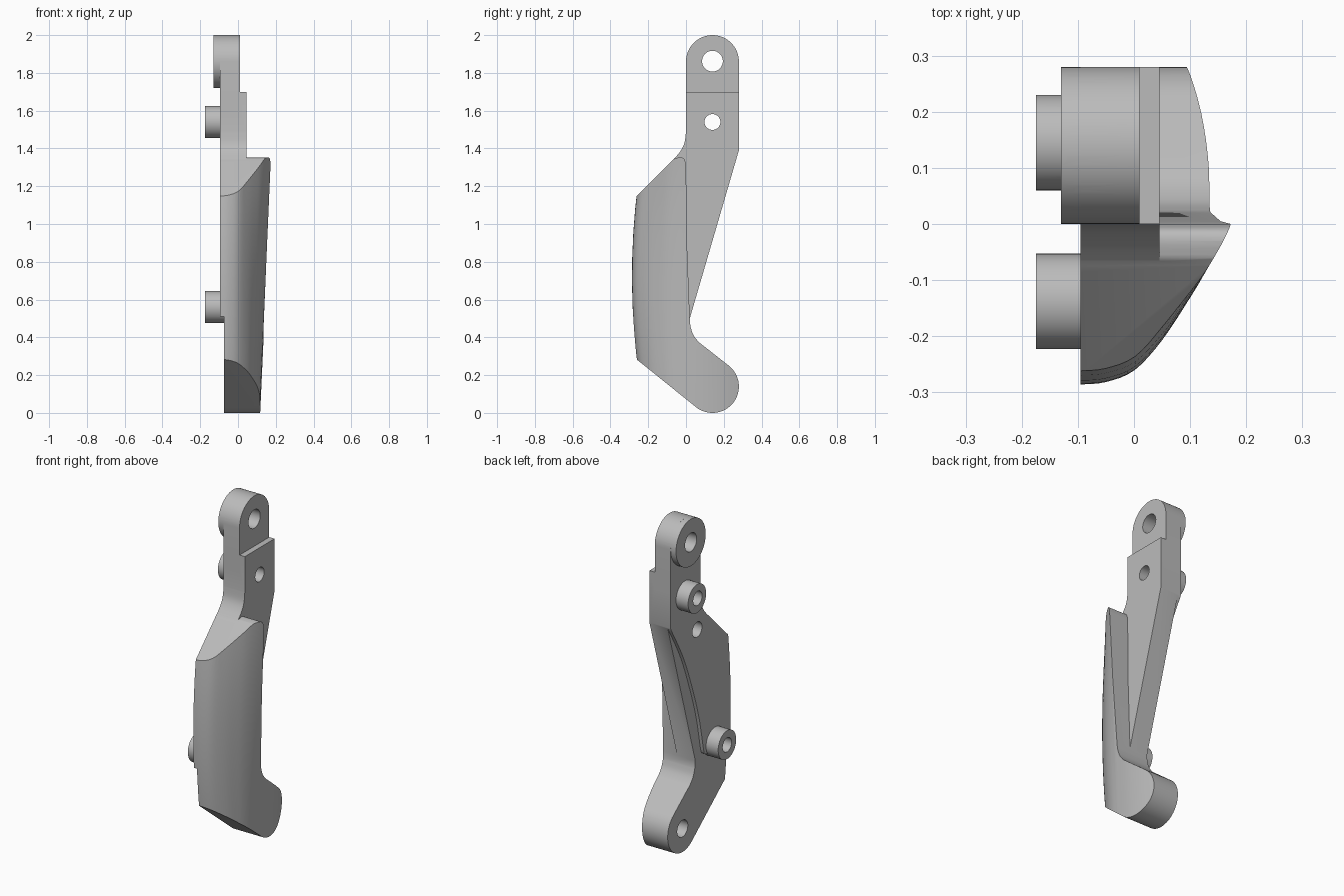
import bpy, bmesh, math

if "Cube" in bpy.data.objects:
    bpy.data.objects.remove(bpy.data.objects["Cube"])

metal = bpy.data.materials.new("satin_grey")
metal.diffuse_color = (0.50, 0.50, 0.50, 1)
metal.use_nodes = True
metal.node_tree.nodes["Principled BSDF"].inputs["Base Color"].default_value = metal.diffuse_color


def make(name, verts, faces):
    me = bpy.data.meshes.new(name)
    me.from_pydata(verts, [], faces)
    bm = bmesh.new()
    bm.from_mesh(me)
    bmesh.ops.recalc_face_normals(bm, faces=bm.faces)
    bm.to_mesh(me)
    bm.free()
    me.materials.append(metal)
    ob = bpy.data.objects.new(name, me)
    bpy.context.collection.objects.link(ob)
    return ob


def loft(name, rings):
    n = len(rings[0])
    verts = [p for r in rings for p in r]
    faces = [list(range(n)), list(range(len(verts) - n, len(verts)))]
    for k in range(len(rings) - 1):
        for i in range(n):
            j = (i + 1) % n
            faces.append((k * n + i, k * n + j, k * n + n + j, k * n + n + i))
    return make(name, verts, faces)


def prism(name, profile, x0, x1):
    """Extrude a (y, z) outline along x."""
    return loft(name, [[(x, y, z) for y, z in profile] for x in (x0, x1)])


def arc(cy, cz, r, a0, a1, n=24):
    angles = [math.radians(a0 + (a1 - a0) * i / n) for i in range(n + 1)]
    return [(cy + r * math.cos(a), cz + r * math.sin(a)) for a in angles]


def cylinder(name, y, z, r, x0, x1):
    return prism(name, arc(y, z, r, 0, 360, 48)[:-1], x0, x1)


def spline(pts, n=4):
    """Smooth curve through points of any dimension."""
    p = [pts[0]] + list(pts) + [pts[-1]]
    out = []
    for i in range(1, len(p) - 2):
        for k in range(n):
            t = k / n
            out.append(tuple(0.5 * (2 * b + (c - a) * t + (2 * a - 5 * b + 4 * c - d) * t * t
                                    + (3 * b - a - 3 * c + d) * t ** 3)
                             for a, b, c, d in zip(*p[i - 1:i + 3])))
    return out + [tuple(pts[-1])]


def combine(target, tool, op):
    mod = target.modifiers.new(op, 'BOOLEAN')
    mod.operation, mod.solver, mod.object = op, 'EXACT', tool
    bpy.context.view_layer.objects.active = target
    bpy.ops.object.modifier_apply(modifier=mod.name)
    bpy.data.objects.remove(tool)


# Curved outer envelope: (depth fraction, x at the bottom, x at the top)
front = spline([(1, -.095, -.095), (.985, -.05, -.05), (.91, 0, .003), (.72, .05, .052),
                (.5, .083, .1), (.35, .1, .128), (.18, .112, .152), (0, .118, .173)])
back = spline([(0, .118, .173), (.1, .122, .178), (.2, .112, .165), (.3, .086, .14)])
rings = []
for i in range(13):
    z = -.05 + i * .125
    s = (z - .1) / 1.23
    yf = -.286 + .13 * (z - .72) ** 2
    ring = [(b + (t - b) * s, k * yf, z) for k, b, t in front]
    ring += [(b + (t - b) * s, y, z) for y, b, t in back[1:]]
    rings.append(ring + [(-.095, .3, z)])
body = loft("bracket_body", rings)

# Side outline of the shell and lower arm
outline = [(-.4, 1.01), (-.075, 1.335)]
outline += spline([(-.06, 1.347), (-.03, 1.353), (-.01, 1.345), (0, 1.315)])
outline += spline([(.005, .9), (.02, .5)], 1)
outline += spline([(.023, .46), (.038, .415), (.065, .378), (.09, .357)])
outline += arc(.14, .14, .14, 52, -128, 32) + [(-.4, .395)]
combine(body, prism("side_outline", outline, -.2, .4), 'INTERSECT')

# Flat plate, tapering down into the arm
plate = [(0, 1.7), (.28, 1.7), (.28, 1.39), (.02, .5), (0, .432), (-.03, .55), (-.1, 1.2)]
plate += spline([(-.068, 1.34), (-.03, 1.385), (-.008, 1.43), (0, 1.49)], 6)
combine(body, prism("plate", plate, -.095, .045), 'UNION')

# Upper lug and its thicker round boss
lug = [(.28, 1.6), (.28, 1.86)] + arc(.14, 1.86, .14, 0, 180, 32)[1:] + [(0, 1.6)]
combine(body, prism("upper_lug", lug, -.095, .01), 'UNION')
combine(body, cylinder("upper_boss", .14, 1.86, .14, -.13, -.05), 'UNION')

# Shallow relief on the inner face behind a curved step
relief = [(-.5, .51), (-.07, .51)]
relief += spline([(-.045, .52), (-.03, .55), (.01, .745), (.07, .94), (.16, 1.17), (.279, 1.385)], 6)
relief += [(.5, 1.386), (.5, -.2), (-.5, -.2)]
combine(body, prism("relief_cutter", relief, -.3, -.075), 'DIFFERENCE')

# Locating bosses
for y, z in ((.145, 1.54), (-.138, .56)):
    combine(body, cylinder("locating_boss", y, z, .085, -.175, -.06), 'UNION')

# Through and blind holes: y, z, radius, depth in x
for y, z, r, x1 in ((.14, 1.862, .055, .3), (.14, 1.54, .042, .3), (-.138, .56, .042, -.05),
                    (.03, 1.29, .045, 0), (.14, .14, .05, .03)):
    combine(body, cylinder("hole_cutter", y, z, r, -.4, x1), 'DIFFERENCE')

bpy.ops.object.select_all(action='DESELECT')
body.select_set(True)
bpy.context.view_layer.objects.active = body
bpy.ops.object.shade_smooth_by_angle(angle=math.radians(25))
